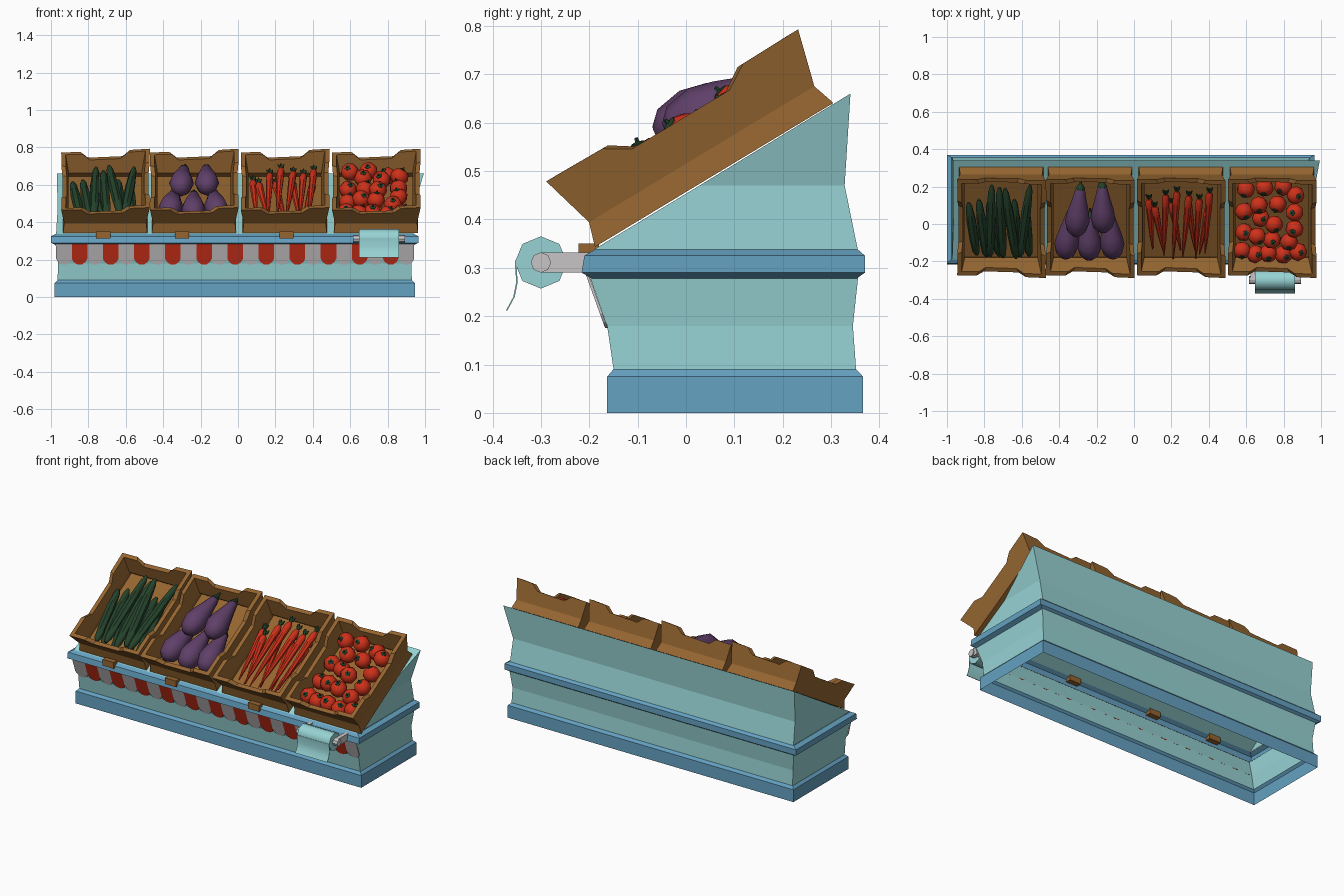
import bpy, bmesh, math, random
from mathutils import Vector, Matrix

if "Cube" in bpy.data.objects:
    bpy.data.objects.remove(bpy.data.objects["Cube"])

random.seed(4)
CX = -0.0175                      # stand centre in x

def mat(name, c):
    m = bpy.data.materials.new(name)
    m.diffuse_color = (*c, 1)
    m.use_nodes = True
    m.node_tree.nodes["Principled BSDF"].inputs["Base Color"].default_value = m.diffuse_color
    return m

TEAL = mat("pale_teal", (0.31, 0.65, 0.66))
BLUE = mat("trim_blue", (0.13, 0.36, 0.54))
WOOD = mat("crate_brown", (0.30, 0.13, 0.030))
RED = mat("red", (0.62, 0.03, 0.010))
WHITE = mat("off_white", (0.58, 0.56, 0.57))
PURPLE = mat("aubergine_purple", (0.115, 0.050, 0.140))
GREEN = mat("dark_green", (0.018, 0.055, 0.024))

def finish(name, bm, mats, matrix=None, smooth=False):
    bmesh.ops.recalc_face_normals(bm, faces=bm.faces[:])
    me = bpy.data.meshes.new(name)
    bm.to_mesh(me)
    bm.free()
    ob = bpy.data.objects.new(name, me)
    bpy.context.collection.objects.link(ob)
    for m in mats:
        me.materials.append(m)
    if matrix:
        ob.matrix_world = matrix
    if smooth:
        bpy.context.view_layer.objects.active = ob
        ob.select_set(True)
        bpy.ops.object.shade_smooth_by_angle(angle=math.radians(50))
        ob.select_set(False)
    return ob

def bridge(bm, rings, mi=0, cyclic=True):
    for a, b in zip(rings, rings[1:]):
        n = len(a)
        for i in range(n if cyclic else n - 1):
            j = (i + 1) % n
            bm.faces.new((a[i], a[j], b[j], b[i])).material_index = mi

def box_loft(name, rows, m):
    """Open rectangular shell; rows are (z, half width, front y, back y)."""
    bm = bmesh.new()
    rings = [[bm.verts.new((CX + sx * h, y, z)) for sx, y in ((-1, f), (1, f), (1, b), (-1, b))]
             for z, h, f, b in rows]
    bridge(bm, rings)
    return finish(name, bm, [m])

def prism(bm, pts, vec, mi=0):
    a = [bm.verts.new(p) for p in pts]
    b = [bm.verts.new(Vector(p) + Vector(vec)) for p in pts]
    bridge(bm, [a, b], mi)
    for ring in (a, b):
        bm.faces.new(ring).material_index = mi

def box(bm, x0, x1, y0, y1, z0, z1):
    prism(bm, [(x0, y0, z0), (x1, y0, z0), (x1, y1, z0), (x0, y1, z0)], (0, 0, z1 - z0))

def lathe(bm, p0, p1, prof, n=8, mi=0):
    """Revolve (radius, fraction) pairs around the line p0-p1."""
    p0, p1 = Vector(p0), Vector(p1)
    q = (p1 - p0).to_track_quat('Z', 'Y')
    rings = [[bm.verts.new(p0.lerp(p1, t) + q @ Vector((r * math.cos(k * math.tau / n),
              r * math.sin(k * math.tau / n), 0))) for k in range(n)] for r, t in prof]
    bridge(bm, rings, mi)
    for r in (rings[0], rings[-1]):
        bm.faces.new(r).material_index = mi

# Stand: plinth, lower body, belt trim
box_loft("plinth", [(0, .9625, -.163, .366), (.075, .9625, -.163, .366), (.09, .948, -.15, .352)], BLUE)
box_loft("lower_body", [(.085, .947, -.149, .352), (.18, .945, -.163, .345), (.282, .958, -.199, .356)], TEAL)
box_loft("belt_trim", [(.278, .957, -.195, .353), (.29, .9825, -.216, .37), (.325, .9825, -.21, .37),
                       (.338, .957, -.188, .355)], BLUE)

# Upper wedge with sloping display top
bm = bmesh.new()
sides = []
for s in (-1, 1):
    rows = [(-.19, .338, .955, 0), (.355, .338, .955, 0), (.328, .47, .95, .003),
            (.34, .66, .981, .03), (.028, .47, .95, .003)]
    v = [bm.verts.new((CX + sh + s * h, y, z)) for y, z, h, sh in rows]
    bm.faces.new((v[0], v[1], v[2], v[4]))
    bm.faces.new((v[4], v[2], v[3]))
    sides.append(v)
for i, j in ((1, 2), (2, 3), (3, 4), (4, 0)):
    bm.faces.new((sides[0][i], sides[0][j], sides[1][j], sides[1][i]))
finish("display_wedge", bm, [TEAL])

# Scalloped bunting following the leaning front
bm = bmesh.new()
N, X0, W = 23, -.972, .0832
front_y = lambda z: -.205 + (.28 - z) * .36
outline = [(0, .285), (0, .205), (.12, .187), (.33, .175), (.67, .175), (.88, .187), (1, .205), (1, .285)]
for i in range(N):
    prism(bm, [(X0 + W * (i + t), front_y(z), z) for t, z in outline], (0, .006, 0), i % 2)
finish("bunting", bm, [WHITE, RED])

# Wooden stop blocks on the trim
bm = bmesh.new()
for x in (-.72, -.30, .26):
    box(bm, x - .038, x + .038, -.222, -.18, .312, .350)
finish("stop_blocks", bm, [WOOD])

# Paper roll with holder
bm = bmesh.new()
for x in (.622, .862):
    box(bm, x, x + .024, -.30, -.19, .29, .332)
lathe(bm, (.616, -.30, .311), (.892, -.30, .311), [(.021, 0), (.021, 1)])
finish("roll_holder", bm, [WHITE])
bm = bmesh.new()
box(bm, .648, .86, -.275, -.19, .296, .326)
finish("roll_bracket", bm, [BLUE])
bm = bmesh.new()
lathe(bm, (.646, -.30, .311), (.862, -.30, .311), [(.054, 0), (.054, 1)])
sheet = [(-.354, .315), (-.351, .27), (-.357, .24), (-.372, .212)]
rings = [[bm.verts.new((x, y + d, z)) for x, d in ((.646, 0), (.862, 0), (.862, .003), (.646, .003))]
         for y, z in sheet]
bridge(bm, rings)
for r in (rings[0], rings[-1]):
    bm.faces.new(r)
finish("paper_roll", bm, [TEAL], smooth=True)

# Crates: local x across, y up the slope, z away from it
ANG = math.atan2(.32, .53)
CENTRES = (-.71, -.235, .25, .738)

def crate_matrix(cx):
    return Matrix.Translation((cx, -.19, .342)) @ Matrix.Rotation(ANG, 4, 'X')

def crate(name, cx):
    bm = bmesh.new()
    lo, mid, hi, uc, wall = (.225, .288), (.219, .272), (.237, .302), .29, .024
    steps = [(-1, .158), (-.56, .156), (-.4, .124), (.4, .124), (.56, .156)]
    cols = []
    for k in range(4):
        for t, h in steps:
            d = [(t, -1), (1, t), (-t, 1), (-1, -t)][k]
            h += .010 * d[0]
            f = (h - .05) / .11
            top = tuple(m + (g - m) * f for m, g in zip(mid, hi))
            P = lambda e, v, ins=0: bm.verts.new((d[0] * (e[0] - ins), uc + d[1] * (e[1] - ins), v))
            cols.append([P(lo, 0), P(mid, .05), P(top, h), P(top, h, wall), P(mid, .05, wall), P(lo, .018, wall)])
    bridge(bm, cols + [cols[0]], cyclic=False)
    bm.faces.new([c[0] for c in cols])
    bm.faces.new([c[-1] for c in cols])
    finish(name, bm, [WOOD], crate_matrix(cx))

for nm, cx in zip(("cucumber", "aubergine", "carrot", "tomato"), CENTRES):
    crate(nm + "_crate", cx)

# Cucumbers: (x low, x high, y low, y high, height)
bm = bmesh.new()
for x0, x1, u0, u1, v in [(-.13, -.175, .06, .40, .05), (-.08, -.12, .05, .42, .05), (-.06, -.05, .06, .52, .07),
                          (-.01, -.07, .05, .40, .045), (.01, -.01, .05, .50, .06), (.08, .02, .06, .51, .085),
                          (.09, .07, .05, .42, .05), (.10, .155, .06, .52, .07), (.15, .13, .05, .40, .045)]:
    lathe(bm, (x0, u0, v), (x1, u1, v + .025),
          [(.008, 0), (.02, .06), (.026, .3), (.026, .65), (.018, .92), (.008, 1)], 7)
finish("cucumbers", bm, [GREEN], crate_matrix(CENTRES[0]), True)

# Aubergines: three below, two on top
bm = bmesh.new()
for x0, x1, u0, u1, v0, v1 in [(-.135, -.10, .06, .35, .08, .055), (-.005, .0, .05, .33, .075, .055),
                               (.125, .10, .06, .35, .08, .055), (-.075, -.05, .23, .53, .13, .095),
                               (.07, .065, .25, .54, .125, .09)]:
    a, b = Vector((x0, u0, v0)), Vector((x1, u1, v1))
    lathe(bm, a, b, [(.022, 0), (.05, .08), (.066, .27), (.058, .45), (.04, .68), (.026, .88), (.012, .97)])
    lathe(bm, a.lerp(b, .9), a.lerp(b, 1.08), [(.027, 0), (.016, .4), (.007, .55), (.006, 1)], 6, 1)
finish("aubergines", bm, [PURPLE, GREEN], crate_matrix(CENTRES[1]), True)

# Carrots with leafy stubs
bm = bmesh.new()
for x0, x1, u0, u1, v in [(-.15, -.17, .09, .42, .04), (-.09, -.14, .07, .38, .05), (-.09, -.08, .06, .46, .06),
                          (-.04, -.02, .05, .49, .075), (.0, -.05, .08, .40, .04), (.01, .045, .06, .46, .07),
                          (.08, .04, .07, .40, .045), (.08, .10, .05, .44, .07), (.13, .155, .08, .48, .07),
                          (.10, .15, .06, .38, .045)]:
    a, b = Vector((x0, u0, v)), Vector((x1, u1, v + .03))
    lathe(bm, a, b, [(.003, 0), (.011, .25), (.019, .75), (.021, .94), (.012, 1)], 7)
    for k in (-1, 0, 1):
        lathe(bm, b, b + Vector((.016 * k, .035, .006 + .01 * (k == 0))), [(.006, 0), (.008, .6), (.002, 1)], 5, 1)
finish("carrots", bm, [RED, GREEN], crate_matrix(CENTRES[2]), True)

# Tomatoes with green caps: (x, y, height)
bm = bmesh.new()
for x, u, v in [(-.14, .49, .085), (-.04, .50, .085), (.06, .49, .06), (.125, .45, .08), (-.15, .34, .065),
                (-.07, .40, .10), (.03, .40, .09), (.12, .34, .075), (-.06, .31, .085), (.01, .28, .10),
                (.12, .24, .08), (-.15, .21, .065), (-.08, .20, .09), (.0, .18, .095), (.09, .16, .08),
                (-.16, .10, .07), (-.09, .08, .075), (-.02, .085, .075), (.06, .075, .07), (.14, .09, .07)]:
    c = Vector((x, u, v))
    ax = Vector((random.uniform(-.6, .6), random.uniform(-.6, .6), 1)).normalized()
    r = .05
    lathe(bm, c - ax * r * .85, c + ax * r * .85,
          [(r * .35, 0), (r * .8, .18), (r, .5), (r * .82, .82), (r * .35, 1)])
    lathe(bm, c + ax * r * .8, c + ax * r * 1.12, [(r * .36, 0), (r * .33, .3), (r * .1, .45), (r * .08, 1)], 5, 1)
finish("tomatoes", bm, [RED, GREEN], crate_matrix(CENTRES[3]), True)
